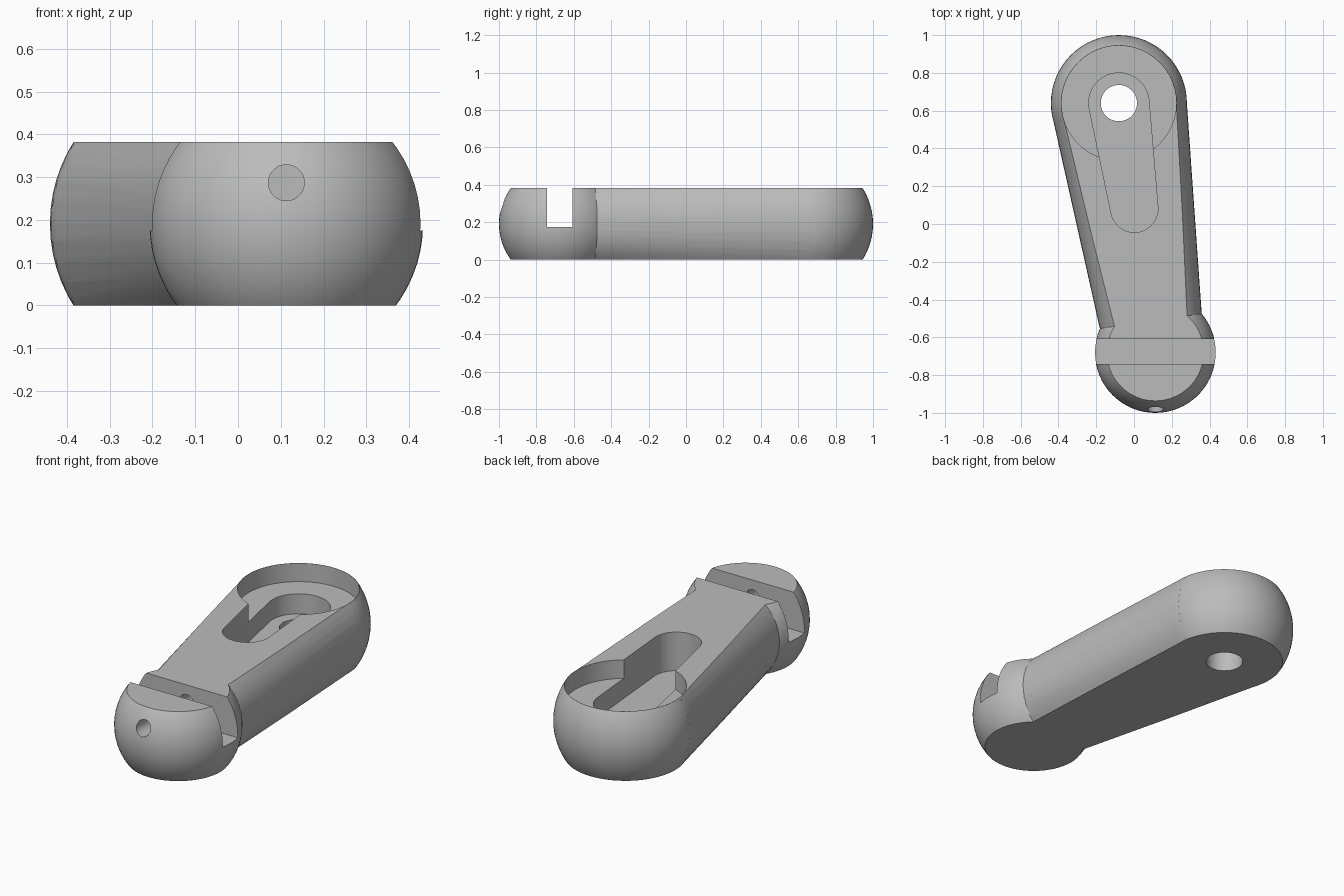
import bpy, bmesh, math
from mathutils import Matrix, Vector

if "Cube" in bpy.data.objects:
    bpy.data.objects.remove(bpy.data.objects["Cube"], do_unlink=True)

H = 0.382                                # thickness of the arm
MID = H / 2
BIG = Vector((-0.08, 0.64, MID))         # centre of the wide end
SMALL = Vector((0.113, -0.68, MID))      # centre of the narrow end
BIG_R, SMALL_R, NECK_R = 0.36, 0.32, 0.26

grey = bpy.data.materials.new("plain grey")
grey.use_nodes = True
grey.diffuse_color = (0.5, 0.5, 0.5, 1)
grey.node_tree.nodes["Principled BSDF"].inputs["Base Color"].default_value = (0.5, 0.5, 0.5, 1)


def make(name, bm):
    bmesh.ops.recalc_face_normals(bm, faces=bm.faces)
    mesh = bpy.data.meshes.new(name)
    bm.to_mesh(mesh)
    bm.free()
    mesh.materials.append(grey)
    obj = bpy.data.objects.new(name, mesh)
    bpy.context.collection.objects.link(obj)
    return obj


def ball(name, centre, radius):
    bm = bmesh.new()
    bmesh.ops.create_uvsphere(bm, u_segments=64, v_segments=32, radius=radius,
                              matrix=Matrix.Translation(centre))
    return make(name, bm)


def rod(name, start, end, r1, r2):
    axis = end - start
    turn = axis.to_track_quat("Z", "Y").to_matrix().to_4x4()
    bm = bmesh.new()
    bmesh.ops.create_cone(bm, cap_ends=True, segments=48, radius1=r1, radius2=r2,
                          depth=axis.length,
                          matrix=Matrix.Translation((start + end) / 2) @ turn)
    return make(name, bm)


def box(name, centre, size):
    bm = bmesh.new()
    bmesh.ops.create_cube(bm, size=1, matrix=Matrix.Translation(centre) @ Matrix.Diagonal((*size, 1)))
    return make(name, bm)


def tapered_slot(name, p1, r1, p2, r2, bottom, top):
    bm = bmesh.new()
    for p, r in ((p1, r1), (p2, r2)):
        for z in (bottom, top):
            for i in range(48):
                a = math.tau * i / 48
                bm.verts.new((p.x + r * math.cos(a), p.y + r * math.sin(a), z))
    bmesh.ops.convex_hull(bm, input=bm.verts)
    bmesh.ops.dissolve_limit(bm, angle_limit=0.01, verts=bm.verts, edges=bm.edges)
    return make(name, bm)


def combine(target, tool, operation):
    mod = target.modifiers.new(tool.name, "BOOLEAN")
    mod.object, mod.operation, mod.solver = tool, operation, "EXACT"
    bpy.context.view_layer.objects.active = target
    bpy.ops.object.modifier_apply(modifier=mod.name)
    bpy.data.objects.remove(tool, do_unlink=True)


def at_height(p, z):
    return Vector((p.x, p.y, z))


# Rounded arm: two balls joined by a tapered rod, sliced flat above and below
arm = rod("lever_arm", BIG, SMALL, BIG_R, NECK_R)
combine(arm, ball("wide_end", BIG, BIG_R), "UNION")
combine(arm, ball("narrow_end", SMALL, SMALL_R), "UNION")
combine(arm, box("flat_slab", (0, 0, MID), (3, 3, H)), "INTERSECT")

# Round recess, deeper tapered pocket and through hole in the wide end
combine(arm, rod("round_recess", at_height(BIG, 0.28), at_height(BIG, 1), 0.304, 0.304), "DIFFERENCE")
pocket_end = BIG.lerp(SMALL, 0.424)
combine(arm, tapered_slot("pocket", BIG, 0.16, pocket_end, 0.125, 0.17, 1), "DIFFERENCE")
combine(arm, rod("through_hole", at_height(BIG, -1), at_height(BIG, 1), 0.096, 0.096), "DIFFERENCE")

# Cross slot and pin hole in the narrow end
combine(arm, box("cross_slot", (SMALL.x, -0.675, 0.675), (1, 0.134, 1)), "DIFFERENCE")
combine(arm, rod("pin_hole", Vector((SMALL.x, -1.2, 0.287)), Vector((SMALL.x, -0.45, 0.287)),
                 0.042, 0.042), "DIFFERENCE")

# Smooth curves with sharp rims
bpy.ops.object.select_all(action="DESELECT")
arm.select_set(True)
bpy.context.view_layer.objects.active = arm
bpy.ops.object.shade_smooth_by_angle(angle=math.radians(25))
